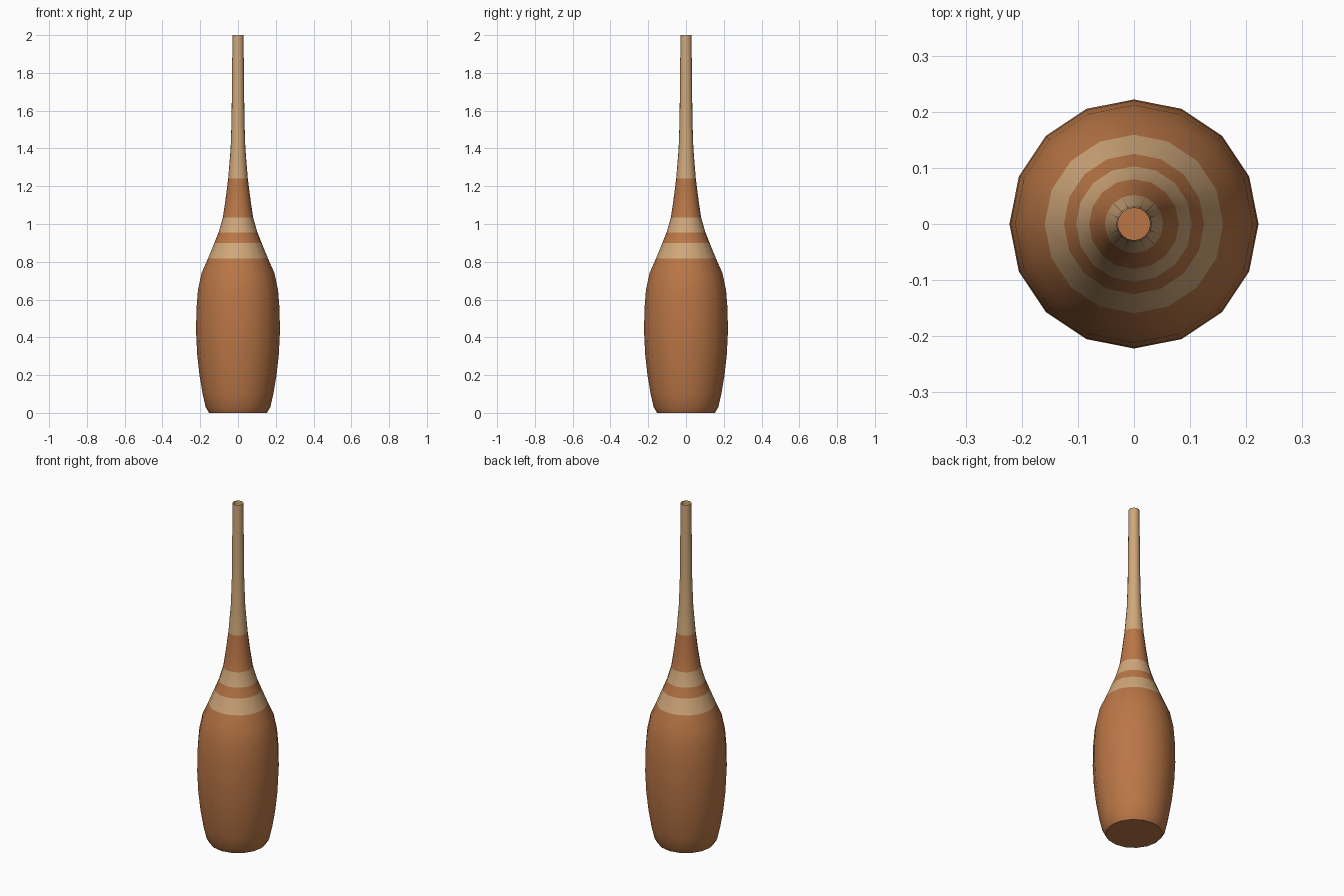
import bpy, bmesh, math

if "Cube" in bpy.data.objects:
    bpy.data.objects.remove(bpy.data.objects["Cube"])

SIDES = 16
# (radius, height) profile of the bottle wall, including the stripe edges
PROFILE = [(0.153, 0.0), (0.171, 0.03), (0.187, 0.10), (0.204, 0.20), (0.216, 0.31),
           (0.222, 0.43), (0.220, 0.55), (0.212, 0.65), (0.193, 0.74), (0.159, 0.817),
           (0.125, 0.90), (0.103, 0.955), (0.080, 1.035), (0.066, 1.13),
           (0.052, 1.24), (0.039, 1.40), (0.034, 1.55), (0.032, 1.75), (0.029, 2.0)]
# height ranges painted tan
STRIPES = [(0.817, 0.90), (0.955, 1.035), (1.24, 2.0)]


def material(name, colour):
    m = bpy.data.materials.new(name)
    m.diffuse_color = (*colour, 1)
    m.use_nodes = True
    m.node_tree.nodes["Principled BSDF"].inputs["Base Color"].default_value = m.diffuse_color
    return m


bm = bmesh.new()
rings = []
for r, z in PROFILE:
    rings.append([bm.verts.new((r * math.cos(2 * math.pi * i / SIDES),
                                r * math.sin(2 * math.pi * i / SIDES), z))
                  for i in range(SIDES)])

# wall, open at the mouth
for low, high in zip(rings, rings[1:]):
    for i in range(SIDES):
        j = (i + 1) % SIDES
        f = bm.faces.new((low[i], low[j], high[j], high[i]))
        mid = (low[i].co.z + high[i].co.z) / 2
        f.material_index = int(any(a < mid < b for a, b in STRIPES))
        f.smooth = True

# flat base
bm.faces.new(rings[0][::-1])

mesh = bpy.data.meshes.new("bottle_vase")
bm.to_mesh(mesh)
bm.free()
mesh.materials.append(material("terracotta", (0.49, 0.182, 0.062)))
mesh.materials.append(material("tan", (0.63, 0.39, 0.195)))
vase = bpy.data.objects.new("bottle_vase", mesh)
bpy.context.collection.objects.link(vase)

# smooth wall with a crisp base edge
bpy.context.view_layer.objects.active = vase
vase.select_set(True)
bpy.ops.object.shade_smooth_by_angle(angle=math.radians(35))
